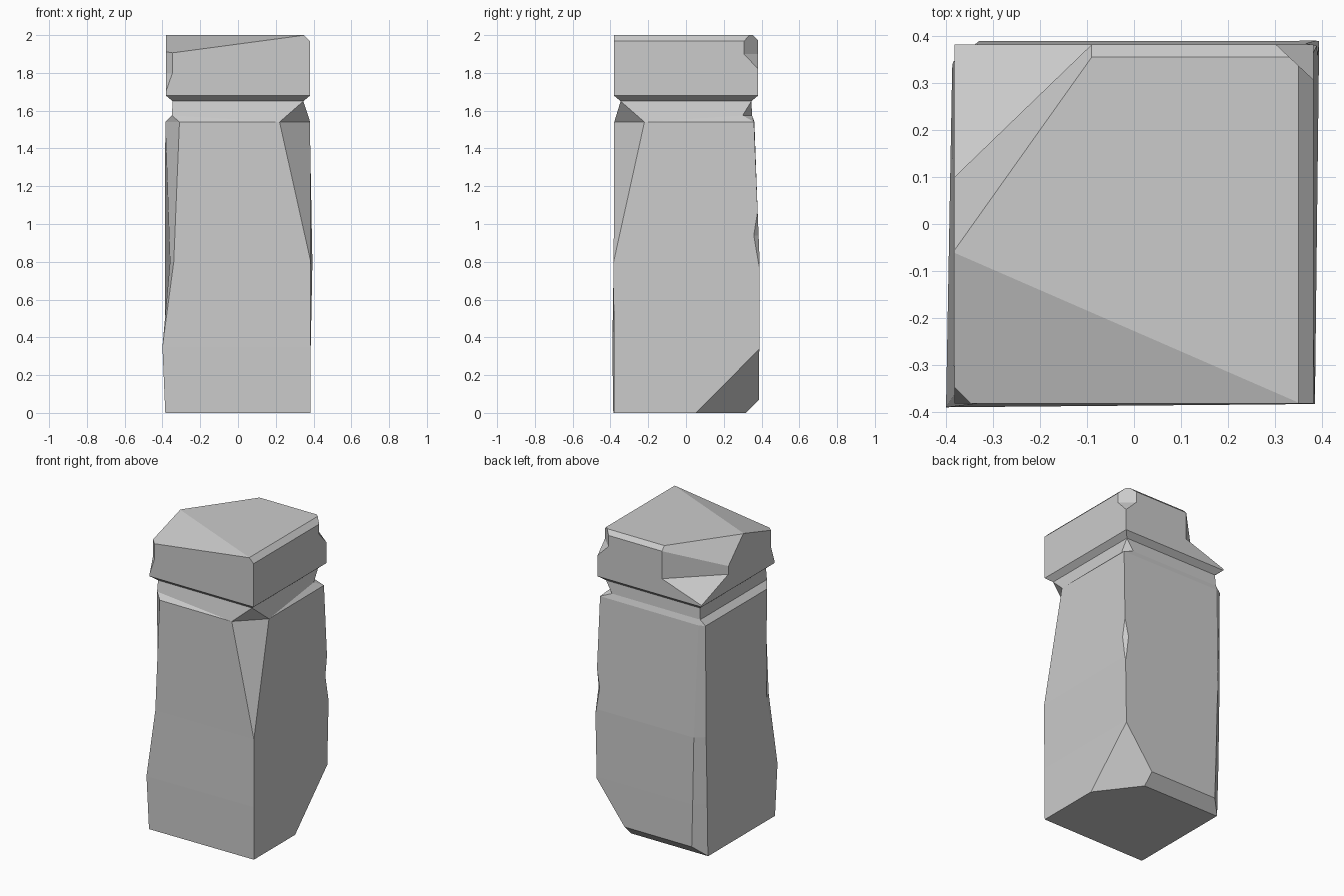
import bpy, bmesh
from mathutils import Vector

if "Cube" in bpy.data.objects:
    bpy.data.objects.remove(bpy.data.objects["Cube"])

H = 0.385

def square(h, z):
    """Ring of four doubled corners: front-left, front-right, back-right, back-left."""
    return [(x * h, y * h, z) for x, y in
            ((-1, -1), (1, -1), (1, -1), (1, 1), (1, 1), (-1, 1), (-1, 1), (-1, -1))]

def ring(z, *pts):
    return [(x, y, z) for x, y in pts]

# Shaft rings, two points per corner so that corners can be chipped
base = ring(0, (-.385, -.385), (.383, -.38), (.383, -.38), (.383, .385), (.383, .385),
            (-.31, .385), (-.385, .32), (-.385, -.385))
bulge = ring(.35, (-.40, -.39), (.385, -.382), (.385, -.382), (.385, .388), (.385, .388),
             (-.32, .387), (-.387, .33), (-.40, -.39))
waist = ring(.80, (-.34, -.383), (.385, -.383), (.385, -.383), (.394, .39), (.394, .39),
             (-.33, .389), (-.386, .34), (-.36, -.33))
top = ring(1.54, (-.31, -.38), (.22, -.38), (.382, -.22), (.38, .36), (.38, .36),
           (-.345, .362), (-.385, .345), (-.385, -.30))
shoulder = ring(1.575, (-.35, -.35), (0, 0), (0, 0), (.348, .30), (.30, .35),
                (-.35, .35), (-.35, .35), (-.35, -.35))
shoulder[1], shoulder[2] = top[1], top[2]     # the chip reaches straight to the neck

rings = [base, bulge, waist, top, shoulder,
         square(.346, 1.65), square(.382, 1.68), square(.382, 2.0)]

bm = bmesh.new()
loops = [[bm.verts.new(p) for p in r] for r in rings]
for lo, hi in zip(loops, loops[1:]):
    for i in range(8):
        j = (i + 1) % 8
        bm.faces.new((lo[i], lo[j], hi[j], hi[i]))
bm.faces.new(loops[0][::-1])
bm.faces.new(loops[-1])
bmesh.ops.remove_doubles(bm, verts=bm.verts, dist=0.001)

def slice_off(point, normal):
    """Remove everything on the normal side of a plane and close the cut."""
    cut = bmesh.ops.bisect_plane(bm, geom=bm.verts[:] + bm.edges[:] + bm.faces[:],
                                 plane_co=point, plane_no=normal, clear_outer=True)
    edges = [e for e in cut['geom_cut'] if isinstance(e, bmesh.types.BMEdge)]
    bmesh.ops.edgenet_fill(bm, edges=edges)

slice_off((.35, 0, 2), (1, 0, 1))                          # right top bevel
slice_off((0, .355, 2), (0, 1, 1))                         # back top bevel
slice_off((-.385, -.06, 2), (-.032, -.0735, .239))         # worn front top
slice_off((0, .387, .07), (0, 1, -1))                      # back bottom bevel
slice_off((.385, .05, 0), (.27, .205, -.205))              # back-right foot chip
bmesh.ops.recalc_face_normals(bm, faces=bm.faces)

mesh = bpy.data.meshes.new("stone_post")
bm.to_mesh(mesh)
bm.free()
post = bpy.data.objects.new("stone_post", mesh)
bpy.context.collection.objects.link(post)
bpy.context.view_layer.objects.active = post

def carve(points):
    """Subtract the convex hull of the points from the post."""
    b = bmesh.new()
    for p in points:
        b.verts.new(p)
    bmesh.ops.convex_hull(b, input=b.verts)
    bmesh.ops.recalc_face_normals(b, faces=b.faces)
    m = bpy.data.meshes.new("chip_cutter")
    b.to_mesh(m)
    b.free()
    cutter = bpy.data.objects.new("chip_cutter", m)
    cutter.hide_render = True
    bpy.context.collection.objects.link(cutter)
    mod = post.modifiers.new("chip", 'BOOLEAN')
    mod.operation, mod.solver, mod.object = 'DIFFERENCE', 'EXACT', cutter
    bpy.ops.object.modifier_apply(modifier=mod.name)
    bpy.data.objects.remove(cutter)

def carve_above(points, pivot, scale):
    """Carve everything above a patch that is enlarged about a pivot."""
    pts = [pivot + (Vector(p) - pivot) * scale for p in points]
    carve(pts + [Vector((p.x, p.y, 2.4)) for p in pts])

def corner_notch(sx, sy, dx, dy, ledge, tip):
    c = .382
    a = Vector((sx * (c - dx), sy * c, ledge))
    b = Vector((sx * c, sy * (c - dy), ledge))
    carve_above([a, b, (sx * c, sy * c, tip)], (a + b) / 2, 3)

# Cap corner chips
corner_notch(-1, -1, .035, .035, 1.80, 1.70)
corner_notch(1, 1, .08, .075, 1.90, 1.82)
corner_notch(-1, 1, .292, .282, 1.79, 1.69)
# Sloped break above the back-left chip
patch = [(-.09, .355, 2), (-.385, -.06, 2), (-.385, .10, 1.84), (-.09, .385, 1.97)]
carve_above(patch, sum((Vector(p) for p in patch), Vector()) / 4, 1.3)
# Nick halfway up the back-right edge
carve([(.40, .35, .94), (.35, .40, .94), (.394, .392, .75), (.392, .388, 1.15), (.46, .46, .94)])
